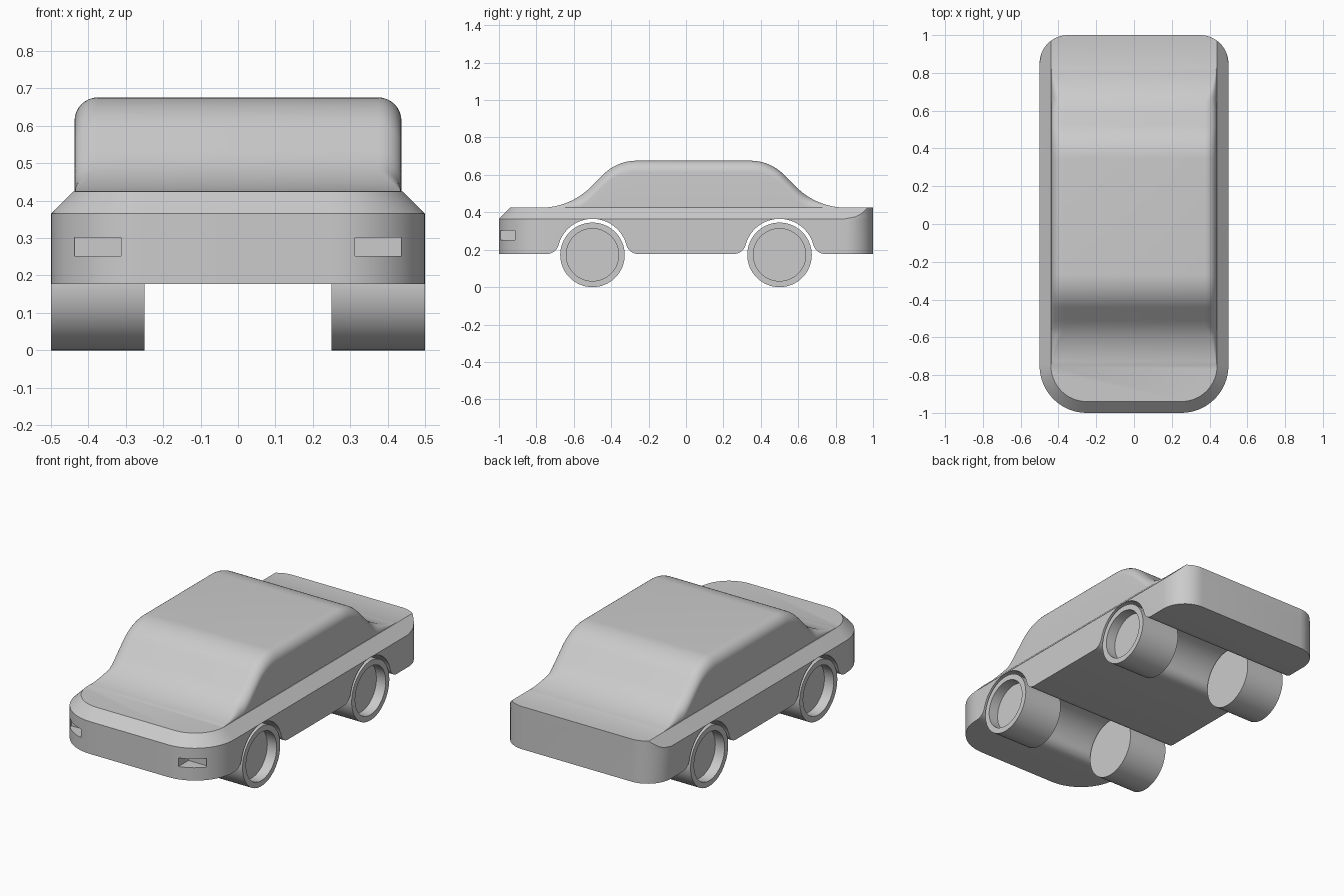
import bpy, bmesh
from math import sin, cos, acos, asin, sqrt, radians, pi

if "Cube" in bpy.data.objects:
    bpy.data.objects.remove(bpy.data.objects["Cube"])

BELT, TOP, BOTTOM = 0.365, 0.425, 0.1775


def loft(name, rings):
    """Closed solid through rings with equal point counts, capped at both ends."""
    bm = bmesh.new()
    vs = [[bm.verts.new(p) for p in ring] for ring in rings]
    n = len(vs[0])
    for a, b in zip(vs, vs[1:]):
        for i in range(n):
            j = (i + 1) % n
            bm.faces.new((a[i], a[j], b[j], b[i]))
    bm.faces.new(vs[0])
    bm.faces.new(vs[-1])
    bmesh.ops.recalc_face_normals(bm, faces=bm.faces)
    me = bpy.data.meshes.new(name)
    bm.to_mesh(me)
    bm.free()
    ob = bpy.data.objects.new(name, me)
    bpy.context.collection.objects.link(ob)
    return ob


def arc(cx, cy, r, a0, a1, n):
    return [(cx + r * cos(a0 + (a1 - a0) * i / n), cy + r * sin(a0 + (a1 - a0) * i / n))
            for i in range(n + 1)]


def activate(ob):
    bpy.ops.object.select_all(action='DESELECT')
    ob.select_set(True)
    bpy.context.view_layer.objects.active = ob


def boolean(ob, other, op):
    activate(ob)
    m = ob.modifiers.new(op, 'BOOLEAN')
    m.object, m.operation, m.solver = other, op, 'EXACT'
    bpy.ops.object.modifier_apply(modifier=m.name)
    bpy.data.objects.remove(other)


def smooth(ob):
    activate(ob)
    bpy.ops.object.shade_smooth_by_angle(angle=radians(30))


# Lower body: rounded outline whose front and sides chamfer in above the belt line
def outline(z):
    d = max(0, z - BELT)
    half = arc(0.25, -0.75, 0.25 - d, -pi / 2, 0, 16)
    half += arc(0.35, 0.85, 0.15, acos((0.15 - d) / 0.15), pi / 2, 12)
    return [(x, y, z) for x, y in half + [(-x, y) for x, y in reversed(half)]]


levels = [BOTTOM] + [BELT + (TOP - BELT) * i / 6 for i in range(7)]
body = loft("body", [outline(z) for z in levels])


# Cabin: windscreen and rear window are S-curves, top edges rolled over
def s_curve():
    """(distance from foot, height) for a concave arc, a slope and a convex arc."""
    t = pi / 4
    R1, R2, H = 0.375, 0.25, 0.251
    slope = H - (R1 + R2) * (1 - cos(t))
    run = (R1 + R2) * sin(t) + slope
    pts = [(R1 * sin(t * i / 12), R1 * (1 - cos(t * i / 12))) for i in range(1, 13)]
    pts += [(run - R2 * sin(t * i / 12), H - R2 * (1 - cos(t * i / 12)))
            for i in range(12, -1, -1)]
    return [(-0.01, -0.01)] + pts, run


def cabin_section(y, h):
    w, r = 0.437, min(0.0625, max(h, 0) + 0.002)
    half = [(w, 0.395)] + arc(w - r, TOP + h - r, r, 0, pi / 2, 8)
    return [(x, y, z) for x, z in half + [(-x, z) for x, z in reversed(half)]]


curve, run = s_curve()
sections = [cabin_section(-0.265 - run + d, h) for d, h in curve]
sections += [cabin_section(0.345 + run - d, h) for d, h in reversed(curve)]
boolean(body, loft("cabin", sections), 'UNION')

# Wheel arches: flared tunnels across the whole width
R, F = 0.1875, 0.0625
dy, a = sqrt((R + F) ** 2 - F ** 2), asin(F / (R + F))
half = [(dy, -0.1)] + arc(dy, F, F, 1.5 * pi, pi + a, 8) + arc(0, 0, R, a, pi / 2, 16)[1:]
arch = half + [(-u, v) for u, v in reversed(half[:-1])]
for cy in (-0.5, 0.5):
    cutter = loft("arch_cutter", [[(x, cy + u, BOTTOM + v) for u, v in arch] for x in (-0.7, 0.7)])
    boolean(body, cutter, 'DIFFERENCE')

# Headlight pockets in the front corners
for s in (-1, 1):
    ring = [(0.3125, 0.252), (0.4375, 0.252), (0.4375, 0.302), (0.3125, 0.302)]
    cutter = loft("light_cutter", [[(s * x, y, z) for x, z in ring] for y in (-1.1, -0.9)])
    boolean(body, cutter, 'DIFFERENCE')
smooth(body)

# Wheels: wide drums with a recessed hub on the outer side
WR = 0.1725
profile = [(0.25, WR), (0.5, WR), (0.5, 0.14), (0.44, 0.14)]
for end, cy in (("front", -0.5), ("rear", 0.5)):
    for side, s in (("right", 1), ("left", -1)):
        rings = [[(s * x, cy + u, WR + v) for u, v in arc(0, 0, r, 0, 2 * pi, 64)[:-1]]
                 for x, r in profile]
        smooth(loft(f"{end}_{side}_wheel", rings))
